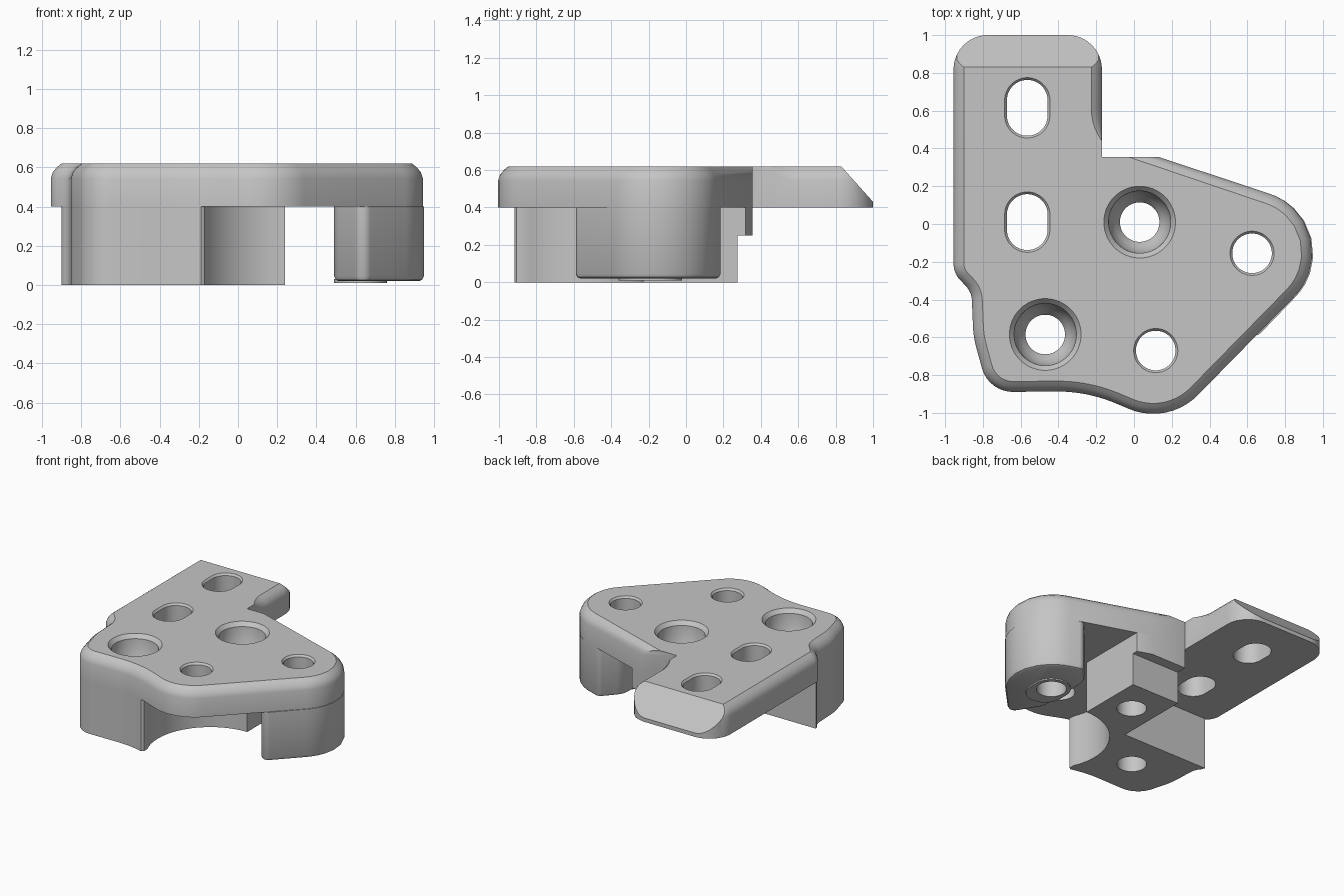
import bpy, bmesh, math
from mathutils import Vector

if "Cube" in bpy.data.objects:
    bpy.data.objects.remove(bpy.data.objects["Cube"])

grey = bpy.data.materials.new("plain grey")
grey.use_nodes = True
grey.diffuse_color = (0.56, 0.56, 0.56, 1)
grey.node_tree.nodes["Principled BSDF"].inputs["Base Color"].default_value = (0.56, 0.56, 0.56, 1)

TOP, UNDER = 0.62, 0.4


def rounded(corners, steps=10):
    """Counter-clockwise polygon whose corners (x, y, radius) are filleted."""
    pts = []
    for i, (x, y, r) in enumerate(corners):
        p = Vector((x, y))
        if r == 0:
            pts.append(p)
            continue
        a = (Vector(corners[i - 1][:2]) - p).normalized()
        b = (Vector(corners[(i + 1) % len(corners)][:2]) - p).normalized()
        half = a.angle(b) / 2
        centre = p + (a + b).normalized() * (r / math.sin(half))
        start = p + a * (r / math.tan(half)) - centre
        end = p + b * (r / math.tan(half)) - centre
        for k in range(steps + 1):
            t = k / steps
            pts.append(centre + (start * (1 - t) + end * t).normalized() * r)
    return pts


def inward(pts, i):
    """Mitred inward offset direction at point i."""
    a = (pts[i] - pts[i - 1]).normalized()
    b = (pts[(i + 1) % len(pts)] - pts[i]).normalized()
    na, nb = Vector((-a.y, a.x)), Vector((-b.y, b.x))
    return (na + nb) / max(1 + na.dot(nb), 0.3)


def skin(bm, loops):
    """Join stacked loops of 3D points into a closed solid."""
    rings = [[bm.verts.new(p) for p in loop] for loop in loops]
    n = len(rings[0])
    for lo, hi in zip(rings, rings[1:]):
        for i in range(n):
            j = (i + 1) % n
            bm.faces.new((lo[i], lo[j], hi[j], hi[i]))
    bm.faces.new(rings[0][::-1])
    bm.faces.new(rings[-1])


def finish(name, bm):
    bmesh.ops.remove_doubles(bm, verts=bm.verts, dist=0.0002)
    bmesh.ops.recalc_face_normals(bm, faces=bm.faces)
    mesh = bpy.data.meshes.new(name)
    bm.to_mesh(mesh)
    bm.free()
    mesh.materials.append(grey)
    obj = bpy.data.objects.new(name, mesh)
    bpy.context.collection.objects.link(obj)
    return obj


def solid(name, pts, rings):
    """Extrude an outline through (height, inset) rings."""
    bm = bmesh.new()
    skin(bm, [[(*(p + inward(pts, i) * d), z) for i, p in enumerate(pts)] for z, d in rings])
    return finish(name, bm)


def slot(x, y, r, length=0, steps=20):
    """Round or elongated outline along y, without repeated points."""
    pts = []
    for side, first in ((1, 0), (-1, math.pi)):
        for k in range(steps):
            a = first + math.pi * (k + 0.5) / steps
            pts.append(Vector((x + r * math.cos(a), y + side * length / 2 + r * math.sin(a))))
    return pts


# Top plate with the long arm
NOTCH_Y, ARM_X = 0.355, -0.17
outline = rounded(
    [(0.13, NOTCH_Y, 0), (ARM_X, NOTCH_Y, 0)]
    + [(ARM_X, 0.44 + 0.02 * k, 0) for k in range(9)]
    + [(ARM_X, 1, 0.18), (-0.955, 1, 0.18), (-0.955, -0.26, 0.12), (-0.86, -0.36, 0.12),
       (-0.85, -0.6, 0.5), (-0.77, -0.89, 0.17), (-0.25, -0.885, 0.8),
       (0.181, -1.066, 0.33), (1.22, -0.006, 0.33)])


def edge_weight(p):
    """Edge rounding fades out along the arm toward the notch."""
    if abs(p.x - ARM_X) < 0.001 and p.y < 0.6:
        return max(0, 1 - ((0.6 - p.y) / 0.16) ** 2) if p.y > 0.43 else 0
    return 1


loops = []
for z, d in ((UNDER, 0), (0.545, 0), (0.575, 0.01), (0.6, 0.03), (TOP, 0.055)):
    loop = []
    for i, p in enumerate(outline):
        w = edge_weight(p)
        direction = Vector((-2.9, 0)) if i == 0 else inward(outline, i)
        height = z if z == UNDER else TOP - (TOP - z) * w
        loop.append((*(p + direction * d * w), height))
    loops.append(loop)
bm = bmesh.new()
skin(bm, loops)
bmesh.ops.remove_doubles(bm, verts=bm.verts, dist=0.0002)
# Sloped end of the arm
bmesh.ops.bisect_plane(bm, geom=bm.verts[:] + bm.edges[:] + bm.faces[:],
                       plane_co=(0, 0.83, TOP), plane_no=(0, 0.19, 0.17), clear_outer=True)
bmesh.ops.holes_fill(bm, edges=[e for e in bm.edges if e.is_boundary])
plate = finish("top_plate", bm)

# Main foot with a round bite out of its front right
bite = [Vector((0.24 + 0.45 * math.cos(a), -0.68 + 0.45 * math.sin(a)))
        for a in (math.radians(204 - 114 * k / 24) for k in range(25))]
foot_pts = ([Vector((ARM_X, -0.3)), Vector((-0.9, -0.3))]
            + [p for p in outline if p.y < -0.31 and p.x < -0.18]
            + [Vector((ARM_X, -0.905))] + bite
            + [Vector((0.24, 0.275)), Vector((ARM_X, 0.275))])
foot = solid("main_foot", foot_pts, ((0, 0), (UNDER, 0)))

# Stepped ledge behind the foot
ledge_pts = [Vector(p) for p in ((ARM_X, 0.275), (0.24, 0.275), (0.24, 0.318),
                                 (0.13, NOTCH_Y), (ARM_X, NOTCH_Y))]
ledge = solid("rear_ledge", ledge_pts, ((0.25, 0), (UNDER, 0)))

# Side foot with rounded lower rim, and the raised pad below it
side_pts = rounded([(0.63, -0.62, 0.05), (1.22, -0.006, 0.33), (0.62, 0.192, 0.05),
                    (0.49, 0.05, 0.15), (0.49, -0.4, 0.15)])
side_foot = solid("side_foot", side_pts,
                  ((0.02, 0.025), (0.027, 0.009), (0.045, 0), (UNDER, 0)))
pad = solid("side_foot_pad", slot(0.625, -0.19, 0.135, 0.07), ((0.01, 0), (0.03, 0)))

# Hole cutters: inset is measured from the widest radius
plain = ((-0.1, 0.012), (TOP - 0.015, 0.012), (TOP, 0), (TOP + 0.1, 0))
sunk = ((-0.1, 0.085), (0.36, 0.085), (0.44, 0.035), (0.59, 0.025), (TOP, 0), (TOP + 0.1, 0))
long_hole, round_hole, screw_hole = (0.12, 0.08, plain), (0.117, 0, plain), (0.19, 0, sunk)
holes = {
    plate: [(-0.565, 0.615, long_hole), (-0.565, 0.01, long_hole), (0.625, -0.155, round_hole),
            (0.115, -0.67, round_hole), (0.03, 0.01, screw_hole), (-0.47, -0.585, screw_hole)],
    foot: [(0.03, 0.01, screw_hole), (-0.47, -0.585, screw_hole)],
    side_foot: [(0.625, -0.155, round_hole)],
    pad: [(0.625, -0.155, round_hole)],
    ledge: [],
}
for part, cuts in holes.items():
    bpy.ops.object.select_all(action="DESELECT")
    part.select_set(True)
    bpy.context.view_layer.objects.active = part
    for x, y, (r, length, rings) in cuts:
        cutter = solid("hole_cutter", slot(x, y, r, length), rings)
        cutter.hide_render = True
        mod = part.modifiers.new("hole", "BOOLEAN")
        mod.operation, mod.solver, mod.object = "DIFFERENCE", "EXACT", cutter
        bpy.ops.object.modifier_apply(modifier=mod.name)
        bpy.data.objects.remove(cutter)
    bpy.ops.object.shade_smooth_by_angle(angle=math.radians(32))
